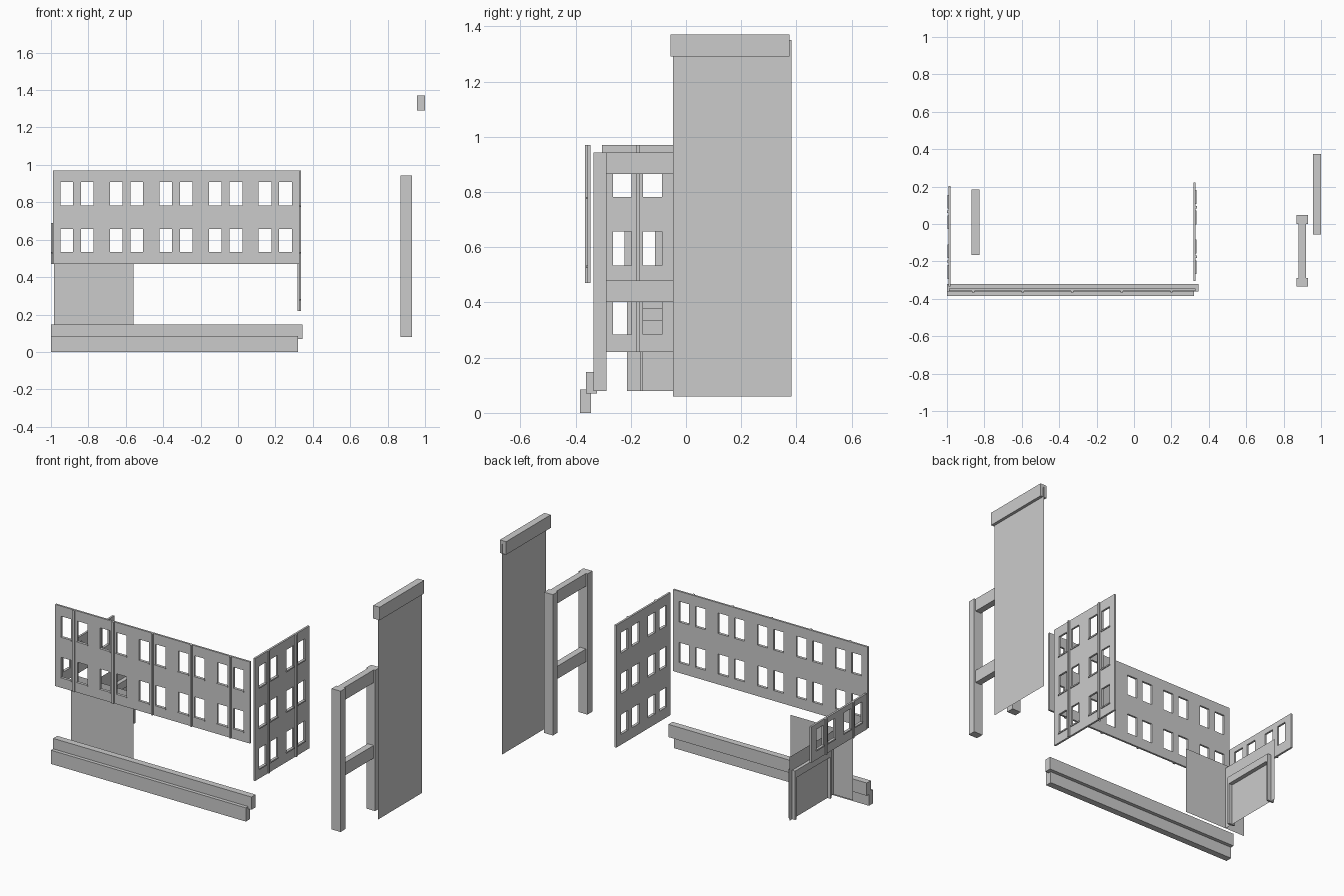
import bpy, bmesh
from mathutils import Matrix, Vector

if "Cube" in bpy.data.objects:
    bpy.data.objects.remove(bpy.data.objects["Cube"])

BAY = 0.265            # spacing of facade bays
OUT = 0.008            # projection of trims


def finish(name, bm):
    bmesh.ops.recalc_face_normals(bm, faces=bm.faces)
    me = bpy.data.meshes.new(name)
    bm.to_mesh(me)
    bm.free()
    ob = bpy.data.objects.new(name, me)
    bpy.context.collection.objects.link(ob)
    return ob


def add_box(bm, lo, hi):
    size = [b - a for a, b in zip(lo, hi)]
    mid = [(a + b) / 2 for a, b in zip(lo, hi)]
    bmesh.ops.create_cube(bm, size=1, matrix=Matrix.Translation(mid) @ Matrix.Diagonal((*size, 1)))


def box(name, lo, hi):
    bm = bmesh.new()
    add_box(bm, lo, hi)
    return finish(name, bm)


def sheet(name, pts):
    bm = bmesh.new()
    bm.faces.new([bm.verts.new(p) for p in pts])
    return finish(name, bm)


def facade(name, u0, u1, pilasters, z0, z1, rows, place, depth=0.012):
    """Wall in local (u, depth, z): outer face at depth 0 looking to -depth."""
    bm = bmesh.new()
    wins = []
    for p in pilasters:
        wins += [(p - 0.09, p - 0.022), (p + 0.02, p + 0.088)]
    us = [u0] + [c for w in wins for c in w] + [u1]
    zs = [z0] + [c for r in rows for c in r] + [z1]
    # grid of wall cells, skipping the window openings
    grid = [[bm.verts.new((u, 0, z)) for z in zs] for u in us]
    for i in range(len(us) - 1):
        for j in range(len(zs) - 1):
            if not (i % 2 and j % 2):
                bm.faces.new((grid[i][j], grid[i + 1][j], grid[i + 1][j + 1], grid[i][j + 1]))
    # thickness
    ext = bmesh.ops.extrude_face_region(bm, geom=bm.faces[:], use_keep_orig=True)
    verts = [g for g in ext["geom"] if isinstance(g, bmesh.types.BMVert)]
    bmesh.ops.translate(bm, verts=verts, vec=(0, depth, 0))
    bmesh.ops.recalc_face_normals(bm, faces=bm.faces)
    bmesh.ops.dissolve_limit(bm, angle_limit=0.01, verts=bm.verts[:], edges=bm.edges[:])
    # pilaster strips and window sills
    for p in pilasters:
        add_box(bm, (p - 0.006, -OUT, z0), (p + 0.006, 0.001, z1))
    for a, b in wins:
        for lo, hi in rows:
            add_box(bm, (a - 0.003, -OUT * 0.6, lo - 0.008), (b + 0.003, 0.001, lo))
    bm.transform(place)
    return finish(name, bm)


# Window rows, bottom to top
ROWS = [(0.284, 0.405), (0.533, 0.656), (0.782, 0.908)]

# Front facade, in two sections
front = Matrix.Translation((0, -0.357, 0))
facade("front_wall_left", -0.99, -0.46, [-0.86, -0.86 + BAY], 0.47, 0.97, ROWS[1:], front)
facade("front_wall_right", -0.46, 0.33, [-0.33 + BAY * i for i in range(3)], 0.47, 0.97, ROWS[1:], front)

# Right wall looks to +x, left wall looks to -x
right = Matrix(((0, -1, 0, 0.329), (1, 0, 0, 0), (0, 0, 1, 0), (0, 0, 0, 1)))
facade("right_wall", -0.305, 0.222, [-0.175, -0.175 + BAY], 0.22, 0.97, ROWS, right)
left = Matrix(((0, 1, 0, -0.992), (1, 0, 0, 0), (0, 0, 1, 0), (0, 0, 0, 1)))
facade("left_wall", -0.335, 0.203, [-0.2, -0.2 + BAY], 0.47, 0.69, ROWS[1:2], left)

# Two stepped cornice beams
box("upper_cornice", (-1, -0.362, 0.07), (0.345, -0.322, 0.148))
box("lower_cornice", (-1, -0.384, 0.0), (0.322, -0.344, 0.084))

# Ground floor partitions
sheet("cross_partition", [(-0.985, -0.213, 0.08), (-0.56, -0.213, 0.08),
                          (-0.56, -0.213, 0.49), (-0.985, -0.213, 0.49)])
sheet("side_partition", [(-0.85, -0.213, 0.08), (-0.85, 0.213, 0.08),
                         (-0.85, 0.213, 0.47), (-0.85, -0.213, 0.47)])

# Door frame on the side partition
bm = bmesh.new()
for y in (-0.167, 0.173):
    add_box(bm, (-0.87, y, 0.08), (-0.825, y + 0.012, 0.38))
add_box(bm, (-0.87, -0.155, 0.335), (-0.825, 0.173, 0.38))
finish("door_frame", bm)

# Post frame with two rails
for name, y in (("front_post", -0.335), ("rear_post", 0.0)):
    box(name, (0.87, y, 0.08), (0.93, y + 0.047, 0.943))
for name, z in (("lower_rail", 0.402), ("upper_rail", 0.865)):
    box(name, (0.88, -0.288, z), (0.92, 0.0, z + 0.078))

# Tall blank panel with its coping
sheet("tall_panel", [(0.982, -0.047, 0.06), (0.982, 0.382, 0.06),
                     (0.982, 0.382, 1.35), (0.982, -0.047, 1.35)])
box("panel_coping", (0.957, -0.057, 1.29), (1.0, 0.375, 1.37))
